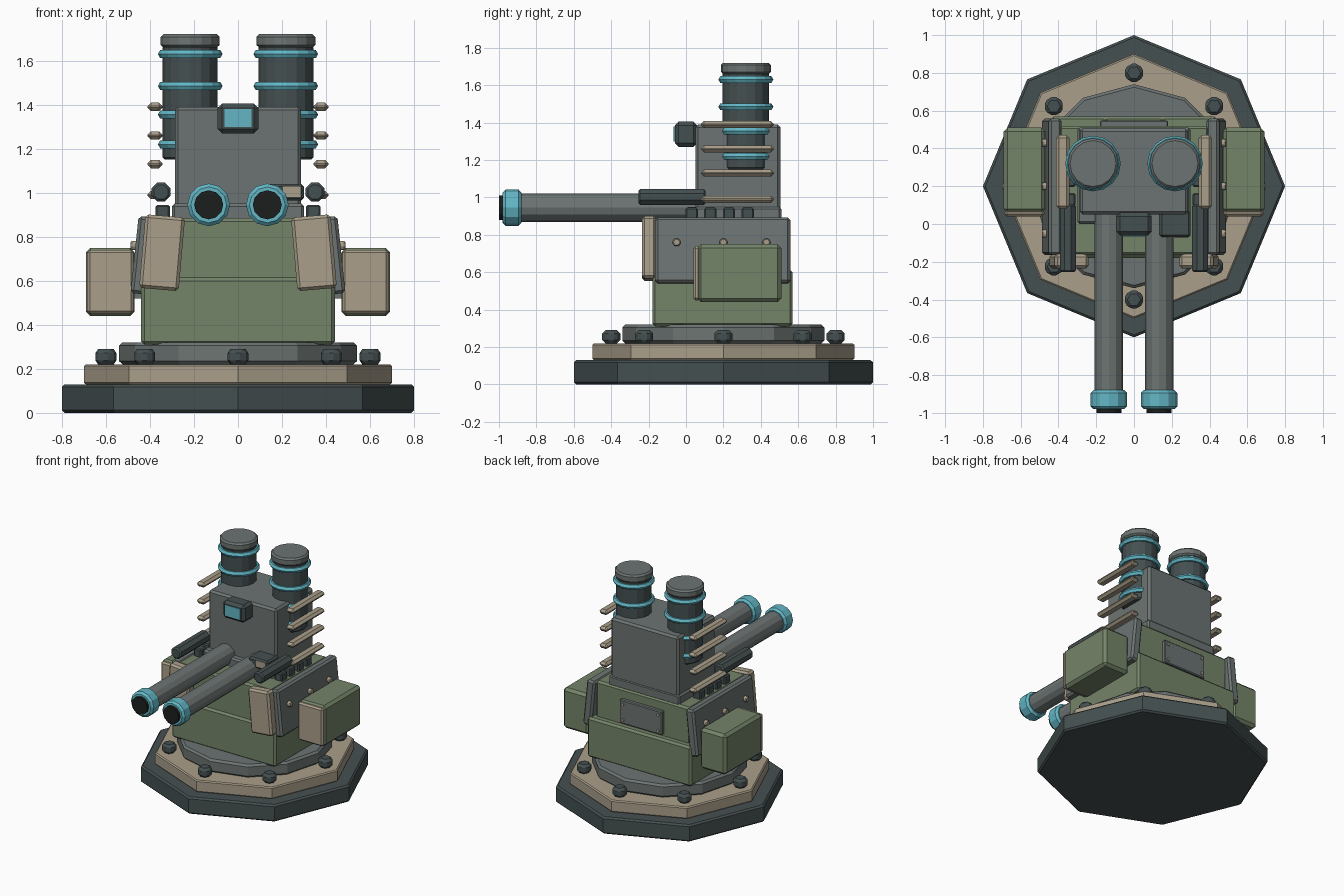
import bpy, bmesh, math
from mathutils import Matrix, Vector

if "Cube" in bpy.data.objects:
    bpy.data.objects.remove(bpy.data.objects["Cube"])


def colour(name, rgb):
    m = bpy.data.materials.new(name)
    m.diffuse_color = (*rgb, 1)
    m.use_nodes = True
    m.node_tree.nodes["Principled BSDF"].inputs["Base Color"].default_value = m.diffuse_color
    return m


GREY = colour("mid grey", (0.150, 0.175, 0.170))
DARK = colour("dark slate", (0.060, 0.080, 0.082))
GREEN = colour("olive green", (0.175, 0.230, 0.140))
TAN = colour("sand", (0.400, 0.345, 0.255))
CYAN = colour("light blue", (0.125, 0.470, 0.560))
BLACK = colour("black", (0.012, 0.013, 0.013))


def finish(name, bm, mat, bevel, matrix):
    bm.transform(matrix)
    me = bpy.data.meshes.new(name)
    bm.to_mesh(me)
    bm.free()
    me.materials.append(mat)
    ob = bpy.data.objects.new(name, me)
    bpy.context.collection.objects.link(ob)
    if bevel:
        b = ob.modifiers.new("chamfer", 'BEVEL')
        b.width, b.segments = bevel, 1
        b.limit_method, b.angle_limit = 'ANGLE', math.radians(50)
    return ob


def box(name, x, y, z, mat, bevel=0.012, tilt=0):
    """Box from (min, max) ranges, tilted about its own y axis."""
    bm = bmesh.new()
    bmesh.ops.create_cube(bm, size=1)
    size = [r[1] - r[0] for r in (x, y, z)]
    mid = [(r[0] + r[1]) / 2 for r in (x, y, z)]
    m = (Matrix.Translation(mid) @ Matrix.Rotation(math.radians(tilt), 4, 'Y')
         @ Matrix.Diagonal((*size, 1)))
    return finish(name, bm, mat, bevel, m)


def cyl(name, centre, r, length, mat, sides=12, axis='Z', bevel=0.01, turn=0.0):
    bm = bmesh.new()
    bmesh.ops.create_cone(bm, cap_ends=True, segments=sides,
                          radius1=r, radius2=r, depth=length)
    rot = {'Z': Matrix(), 'Y': Matrix.Rotation(math.pi / 2, 4, 'X'),
           'X': Matrix.Rotation(math.pi / 2, 4, 'Y')}[axis]
    m = Matrix.Translation(centre) @ rot @ Matrix.Rotation(turn, 4, 'Z')
    return finish(name, bm, mat, bevel, m)


def ring(name, centre, r, tube, mat, sides=16):
    """Band with a diamond cross-section around z."""
    bm = bmesh.new()
    rows = []
    for i in range(sides):
        a = 2 * math.pi * i / sides
        d = Vector((math.cos(a), math.sin(a), 0))
        rows.append([bm.verts.new(d * (r + tube * math.cos(k * math.pi / 3))
                                  + Vector((0, 0, tube * math.sin(k * math.pi / 3))))
                     for k in range(6)])
    for i in range(sides):
        p, q = rows[i], rows[(i + 1) % sides]
        for k in range(6):
            n = (k + 1) % 6
            bm.faces.new((p[k], q[k], q[n], p[n]))
    return finish(name, bm, mat, 0, Matrix.Translation(centre))


def span(s, a, b):
    return tuple(sorted((s * a, s * b)))


# Stepped octagonal base and turntable
CY = 0.2
cyl("base_slab", (0, CY, 0.065), 0.80, 0.13, DARK, 8, bevel=0.012)
cyl("base_step", (0, CY, 0.175), 0.70, 0.09, TAN, 8, bevel=0.008)
cyl("turntable", (0, CY, 0.27), 0.54, 0.10, GREY, 12, bevel=0.015)
for i in range(8):
    a = math.pi * i / 4
    cyl("base_bolt", (0.6 * math.cos(a), CY + 0.6 * math.sin(a), 0.255),
        0.056, 0.07, DARK, 6, bevel=0.018, turn=math.pi / 6)

# Armoured body, deck and rear hatch
box("lower_body", (-0.44, 0.44), (-0.18, 0.57), (0.31, 0.615), GREEN, 0.015)
box("upper_body", (-0.40, 0.40), (-0.165, 0.52), (0.59, 0.885), GREEN, 0.015)
box("rear_hatch", (-0.18, 0.18), (0.51, 0.548), (0.63, 0.81), GREY, 0.006)
for x in (-0.15, 0.15):
    for z in (0.66, 0.78):
        cyl("hatch_rivet", (x, 0.55, z), 0.012, 0.012, TAN, 6, 'Y', 0)
box("tower_plinth", (-0.30, 0.30), (0.00, 0.51), (0.87, 0.95), GREY, 0.012)

# Central tower with sensor
box("tower", (-0.287, 0.287), (0.05, 0.505), (0.93, 1.39), GREY, 0.015)
box("sensor_housing", (-0.093, 0.093), (-0.06, 0.06), (1.27, 1.405), DARK, 0.02)
box("sensor_screen", (-0.062, 0.062), (-0.066, -0.058), (1.298, 1.38), CYAN, 0)
box("control_box", (0.135, 0.30), (-0.07, 0.07), (0.965, 1.04), DARK, 0.012)
box("control_box_plate", (0.205, 0.285), (-0.074, -0.068), (0.98, 1.03), TAN, 0)

for s in (-1, 1):
    # Twin guns
    gx = s * 0.133
    cyl("barrel", (gx, -0.40, 0.945), 0.075, 1.0, GREY, 12, 'Y', 0)
    cyl("muzzle", (gx, -0.93, 0.945), 0.097, 0.10, CYAN, 12, 'Y', 0.015)
    cyl("bore", (gx, -0.955, 0.945), 0.066, 0.09, BLACK, 12, 'Y', 0)

    # Launch canisters with bands
    cx, cy = s * 0.217, 0.32
    cyl("canister", (cx, cy, 1.41), 0.125, 0.52, DARK, 16)
    cyl("canister_cap", (cx, cy, 1.69), 0.134, 0.06, GREY, 16, bevel=0.012)
    for z in (1.22, 1.355, 1.485, 1.63):
        ring("canister_band", (cx, cy, z), 0.126, 0.021, CYAN)

    # Cooling fins and side tubes
    for z in (0.99, 1.13, 1.26, 1.39):
        box("cooling_fin", span(s, 0.342, 0.412), (0.08, 0.47),
            (z - 0.019, z + 0.019), TAN, 0.016)
    cyl("side_tube", (s * 0.35, -0.075, 1.003), 0.046, 0.36, DARK, 8, 'Y', 0.01,
        math.pi / 8)

    # Deck edge vents
    for y in (0.03, 0.13, 0.23, 0.33):
        box("deck_vent", span(s, 0.31, 0.375), (y - 0.033, y + 0.033),
            (0.875, 0.945), DARK, 0.008)

    # Sloped side armour with rivets and front shields
    box("side_armour", span(s, 0.40, 0.47), (-0.165, 0.558), (0.54, 0.892),
        GREY, 0.014, tilt=-s * 6)
    for y in (-0.05, 0.20, 0.43):
        cyl("armour_rivet", (s * 0.473, y, 0.76), 0.024, 0.03, TAN, 6, 'X', 0.006)
    box("front_shield", span(s, 0.255, 0.435), (-0.235, -0.16), (0.56, 0.895),
        TAN, 0.014, tilt=-s * 5)

    # Side ammunition boxes
    box("ammo_box", span(s, 0.47, 0.69), (0.06, 0.51), (0.44, 0.75), GREEN, 0.02)
    box("ammo_box_front", span(s, 0.475, 0.685), (0.04, 0.075), (0.45, 0.74),
        TAN, 0.012)
    box("ammo_box_mount", span(s, 0.40, 0.48), (0.15, 0.42), (0.52, 0.68), GREY, 0)
